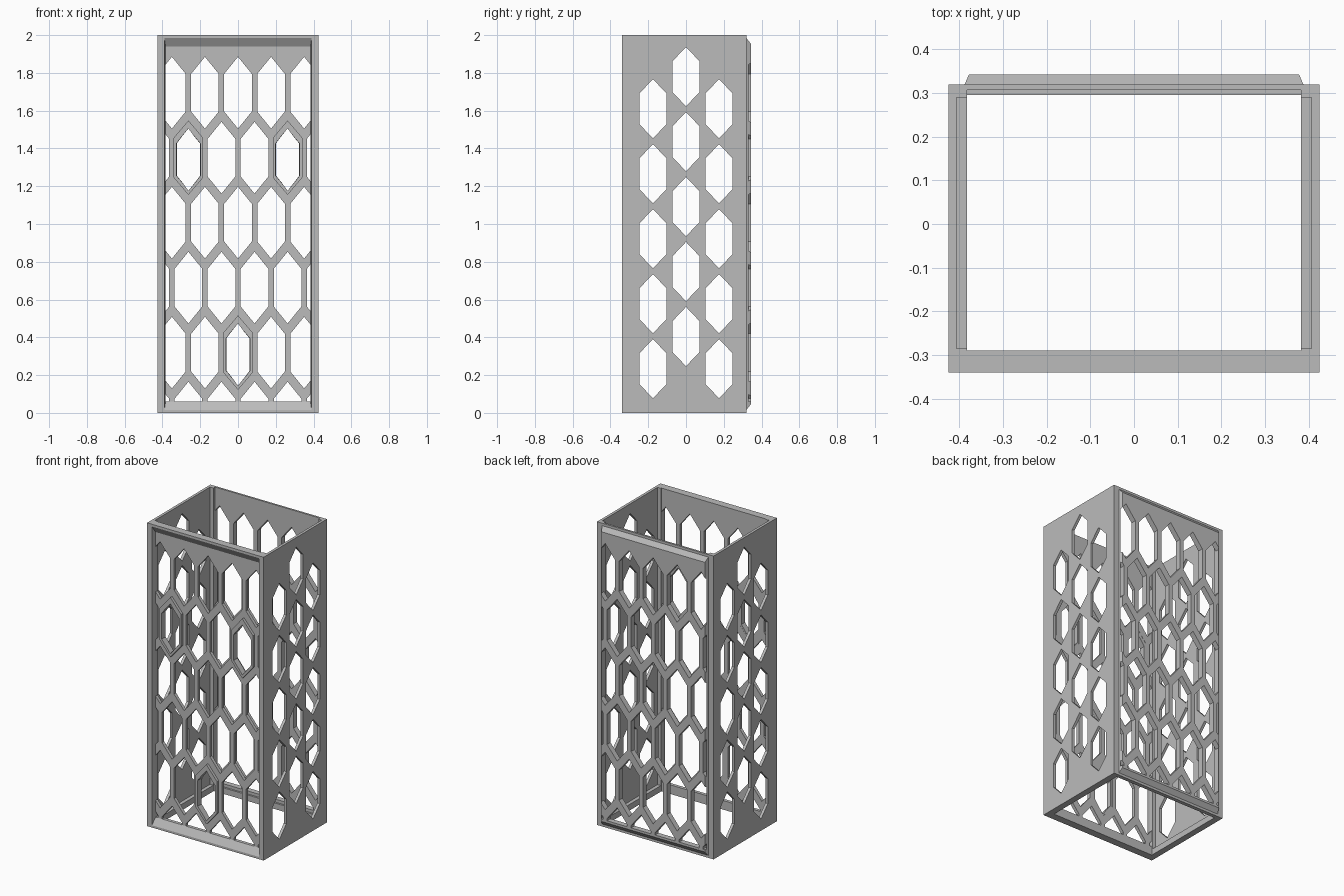
import bpy, bmesh

if "Cube" in bpy.data.objects:
    bpy.data.objects.remove(bpy.data.objects["Cube"])

grey = bpy.data.materials.new("plain grey")
grey.use_nodes = True
grey.diffuse_color = (0.5, 0.5, 0.5, 1)
grey.node_tree.nodes["Principled BSDF"].inputs["Base Color"].default_value = (0.5, 0.5, 0.5, 1)


def make_object(name, bm):
    bmesh.ops.recalc_face_normals(bm, faces=bm.faces)
    mesh = bpy.data.meshes.new(name)
    bm.to_mesh(mesh)
    bm.free()
    mesh.materials.append(grey)
    ob = bpy.data.objects.new(name, mesh)
    bpy.context.collection.objects.link(ob)
    return ob


def loft(bm, rings):
    """Closed solid through rings of points."""
    loops = [[bm.verts.new(p) for p in ring] for ring in rings]
    n = len(loops[0])
    for a, b in zip(loops, loops[1:]):
        for i in range(n):
            bm.faces.new((a[i], a[(i + 1) % n], b[(i + 1) % n], b[i]))
    bm.faces.new(loops[0])
    bm.faces.new(loops[-1][::-1])


def rect(hx, z0, z1, y):
    return [(-hx, y, z0), (hx, y, z0), (hx, y, z1), (-hx, y, z1)]


def slab(name, hx, y0, y1, z0, z1, hx_end=None, inset=0):
    bm = bmesh.new()
    loft(bm, [rect(hx, z0, z1, y0), rect(hx_end or hx, z0 + inset, z1 - inset, y1)])
    return make_object(name, bm)


def boolean(ob, other, operation="DIFFERENCE"):
    mod = ob.modifiers.new("bool", "BOOLEAN")
    mod.operation, mod.solver, mod.object = operation, "EXACT", other
    bpy.context.view_layer.objects.active = ob
    bpy.ops.object.modifier_apply(modifier=mod.name)
    bpy.data.objects.remove(other)


def hexagon(u, z, half_w, half_h, shoulder):
    return [(u, z + half_h), (u + half_w, z + shoulder), (u + half_w, z - shoulder),
            (u, z - half_h), (u - half_w, z - shoulder), (u - half_w, z + shoulder)]


def clip(poly, axis, limit, sign):
    """Keep the part of a polygon where sign * coordinate <= sign * limit."""
    out = []
    for p, q in zip(poly, poly[1:] + poly[:1]):
        dp, dq = sign * (limit - p[axis]), sign * (limit - q[axis])
        if dp >= 0:
            out.append(p)
        if dp * dq < 0:
            t = dp / (dp - dq)
            out.append((p[0] + t * (q[0] - p[0]), p[1] + t * (q[1] - p[1])))
    return out


# Open shell with a thin rim left at the bottom and posts in the corners
body = slab("lattice_box", 0.425, -0.34, 0.32, 0, 2)
boolean(body, slab("cavity", 0.383, -0.29, 0.295, -1, 3))
boolean(body, slab("side_cavity", 0.407, -0.285, 0.29, 0.04, 3))
boolean(body, slab("back_cavity", 0.383, 0, 0.307, 0.04, 3))

# Bevelled recess in the front and matching raised panel on the back
boolean(body, slab("front_recess", 0.39, -0.34001, -0.312, 0.015, 1.985, 0.383, 0.045))
boolean(body, slab("back_panel", 0.39, 0.315, 0.343, 0.01, 1.99, 0.378, 0.035), "UNION")

# Honeycomb through the front and back
PITCH, COLUMN, TOP_ROW, EDGE = 0.344, 0.175, 1.695, 0.383
bm = bmesh.new()
for row in range(6):
    z = TOP_ROW - row * PITCH
    for col in range(-3, 4):
        x = (col + 0.5 * (row % 2)) * COLUMN
        poly = hexagon(x, z, 0.073, 0.19, 0.1)
        for axis, limit, sign in ((0, EDGE, 1), (0, -EDGE, -1), (1, 0.06, -1)):
            poly = clip(poly, axis, limit, sign)
        if len(poly) > 2:
            loft(bm, [[(u, y, v) for u, v in poly] for y in (-1, 1)])
boolean(body, make_object("front_back_holes", bm))

# Hexagonal holes through the sides, staggered in three columns
bm = bmesh.new()
for y, top in ((-0.175, 1.61), (0, 1.78), (0.175, 1.61)):
    for i in range(5):
        poly = hexagon(y, top - i * PITCH, 0.071, 0.157, 0.082)
        loft(bm, [[(x, u, v) for u, v in poly] for x in (-1, 1)])
boolean(body, make_object("side_holes", bm))

# Three sleeves lining cells of the front lattice
for name, x, row in (("left_sleeve", 1.5 * COLUMN, 1), ("right_sleeve", -1.5 * COLUMN, 1),
                     ("lower_sleeve", 0, 4)):
    z = TOP_ROW - row * PITCH
    bm = bmesh.new()
    loft(bm, [[(u, y, v) for u, v in hexagon(x, z, 0.078, 0.197, 0.105)] for y in (-0.33, -0.291)])
    sleeve = make_object(name, bm)
    bm = bmesh.new()
    loft(bm, [[(u, y, v) for u, v in hexagon(x, z - 0.01, w, 0.165, 0.085)]
              for y, w in ((-0.4, 0.066), (-0.2, 0.058))])
    boolean(sleeve, make_object("sleeve_hole", bm))
